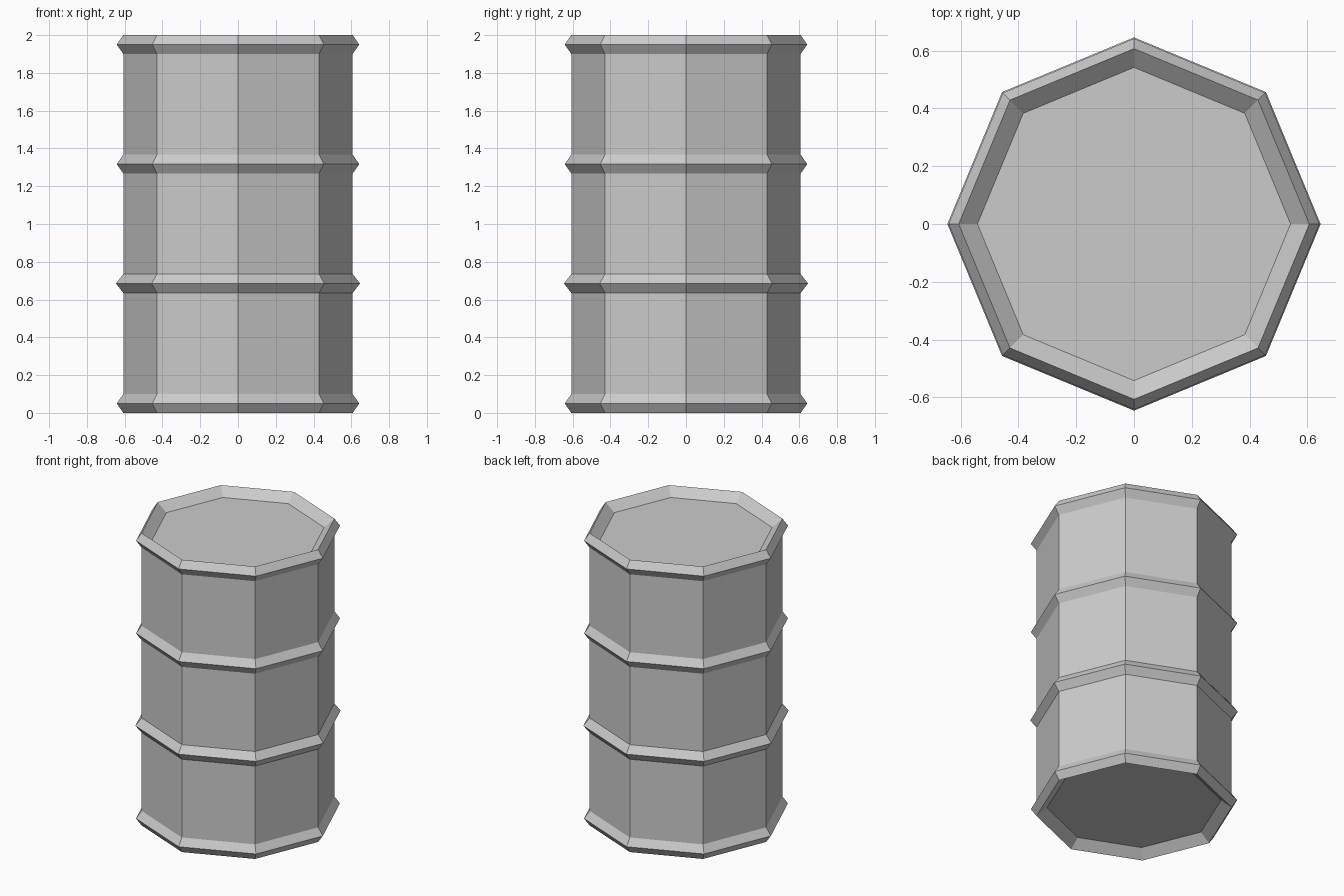
import bpy, bmesh
from math import cos, sin, pi

if "Cube" in bpy.data.objects:
    bpy.data.objects.remove(bpy.data.objects["Cube"])

SIDES = 8
BODY_R, LID_R, RECESS = 0.607, 0.542, 0.055

# Profile from the recessed base up to the recessed lid: (radius, height)
profile = [(LID_R, RECESS), (BODY_R, 0.0)]
for z, r in ((0.05, 0.642), (0.685, 0.646), (1.317, 0.642), (1.95, 0.642)):
    if z > 0.1:
        profile.append((BODY_R, z - 0.05))
    profile.append((r, z))
    profile.append((BODY_R, min(z + 0.05, 2.0)))
profile.append((LID_R, 2.0 - RECESS))

# Lathe the profile into an eight-sided drum
bm = bmesh.new()
rings = [[bm.verts.new((r * cos(2 * pi * i / SIDES), r * sin(2 * pi * i / SIDES), z))
          for i in range(SIDES)] for r, z in profile]
for low, high in zip(rings, rings[1:]):
    for i in range(SIDES):
        j = (i + 1) % SIDES
        bm.faces.new((low[i], low[j], high[j], high[i]))

# Base and lid panels
bm.faces.new(rings[0][::-1])
bm.faces.new(rings[-1])
bmesh.ops.recalc_face_normals(bm, faces=bm.faces)

mesh = bpy.data.meshes.new("barrel")
bm.to_mesh(mesh)
bm.free()
bpy.context.collection.objects.link(bpy.data.objects.new("barrel", mesh))
